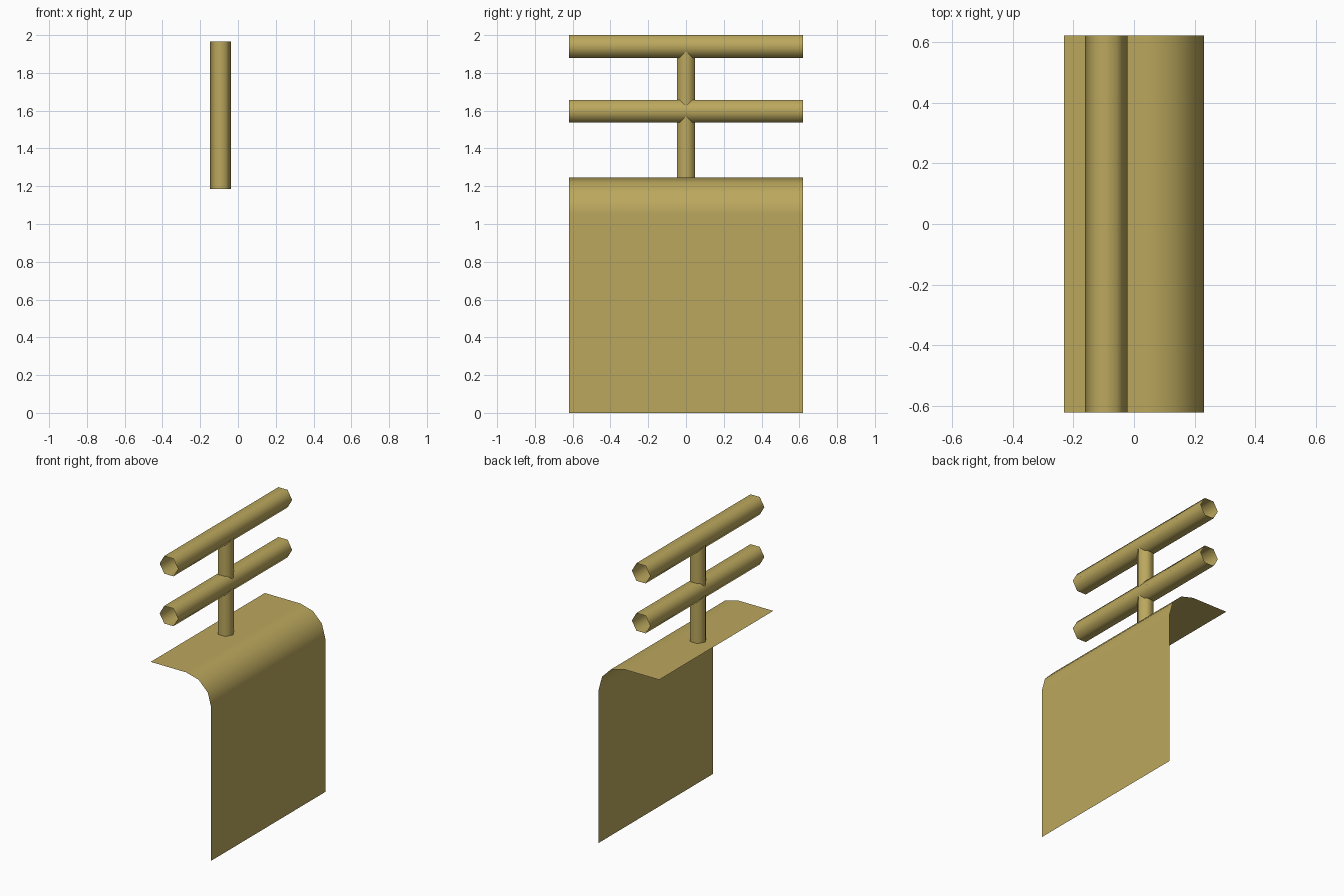
import bpy, bmesh, math
from mathutils import Vector

cube = bpy.data.objects.get("Cube")
if cube:
    bpy.data.objects.remove(cube, do_unlink=True)

brass = bpy.data.materials.new("aged_brass")
colour = (0.50, 0.39, 0.11, 1.0)
brass.use_nodes = True
brass.diffuse_color = colour
brass.node_tree.nodes["Principled BSDF"].inputs["Base Color"].default_value = colour

HALF_WIDTH = 0.62
POST_X = -0.092


def sweep(name, profile, offset, closed, smooth_angle):
    """Extrude a profile along offset as a thin, open-ended surface."""
    bm = bmesh.new()
    start = [bm.verts.new(p) for p in profile]
    end = [bm.verts.new(Vector(p) + Vector(offset)) for p in profile]
    count = len(profile)
    for i in range(count if closed else count - 1):
        j = (i + 1) % count
        bm.faces.new((start[i], start[j], end[j], end[i]))
    bm.normal_update()
    # Turn the surface so that it faces outwards
    if closed:
        middle = sum((v.co for v in bm.verts), Vector()) / len(bm.verts)
        face = next(iter(bm.faces))
        flip = face.normal.dot(face.calc_center_median() - middle) < 0
    else:
        flip = next(iter(bm.faces)).normal.z < 0
    if flip:
        bmesh.ops.reverse_faces(bm, faces=bm.faces[:])
    mesh = bpy.data.meshes.new(name)
    bm.to_mesh(mesh)
    bm.free()
    mesh.materials.append(brass)
    obj = bpy.data.objects.new(name, mesh)
    bpy.context.collection.objects.link(obj)
    bpy.ops.object.select_all(action="DESELECT")
    obj.select_set(True)
    bpy.context.view_layer.objects.active = obj
    bpy.ops.object.shade_smooth_by_angle(angle=math.radians(smooth_angle))
    return obj


def hexagon(radius):
    return [(radius * math.cos(math.tau * i / 6), radius * math.sin(math.tau * i / 6))
            for i in range(6)]


# Bent plate: flat top, rounded shoulder, long vertical drop
bend, top, side = 0.19, 1.245, 0.23
outline = [(-side, top)]
for step in range(4):
    a = math.radians(30 * step)
    outline.append((side - bend + bend * math.sin(a), top - bend + bend * math.cos(a)))
outline.append((side, 0))
plate = sweep("bent_plate", [(x, -HALF_WIDTH, z) for x, z in outline],
              (0, 2 * HALF_WIDTH, 0), False, 40)
weighted = plate.modifiers.new("even_shading", "WEIGHTED_NORMAL")
weighted.weight = 100

# Two open horizontal tubes
for name, height in (("lower_bar", 1.597), ("upper_bar", 1.94)):
    sweep(name, [(POST_X + u, -HALF_WIDTH, height + v) for u, v in hexagon(0.07)],
          (0, 2 * HALF_WIDTH, 0), True, 70)

# Upright post through both bars and into the plate
sweep("upright_post", [(POST_X + u, v, 1.185) for u, v in hexagon(0.055)],
      (0, 0, 0.78), True, 70)
